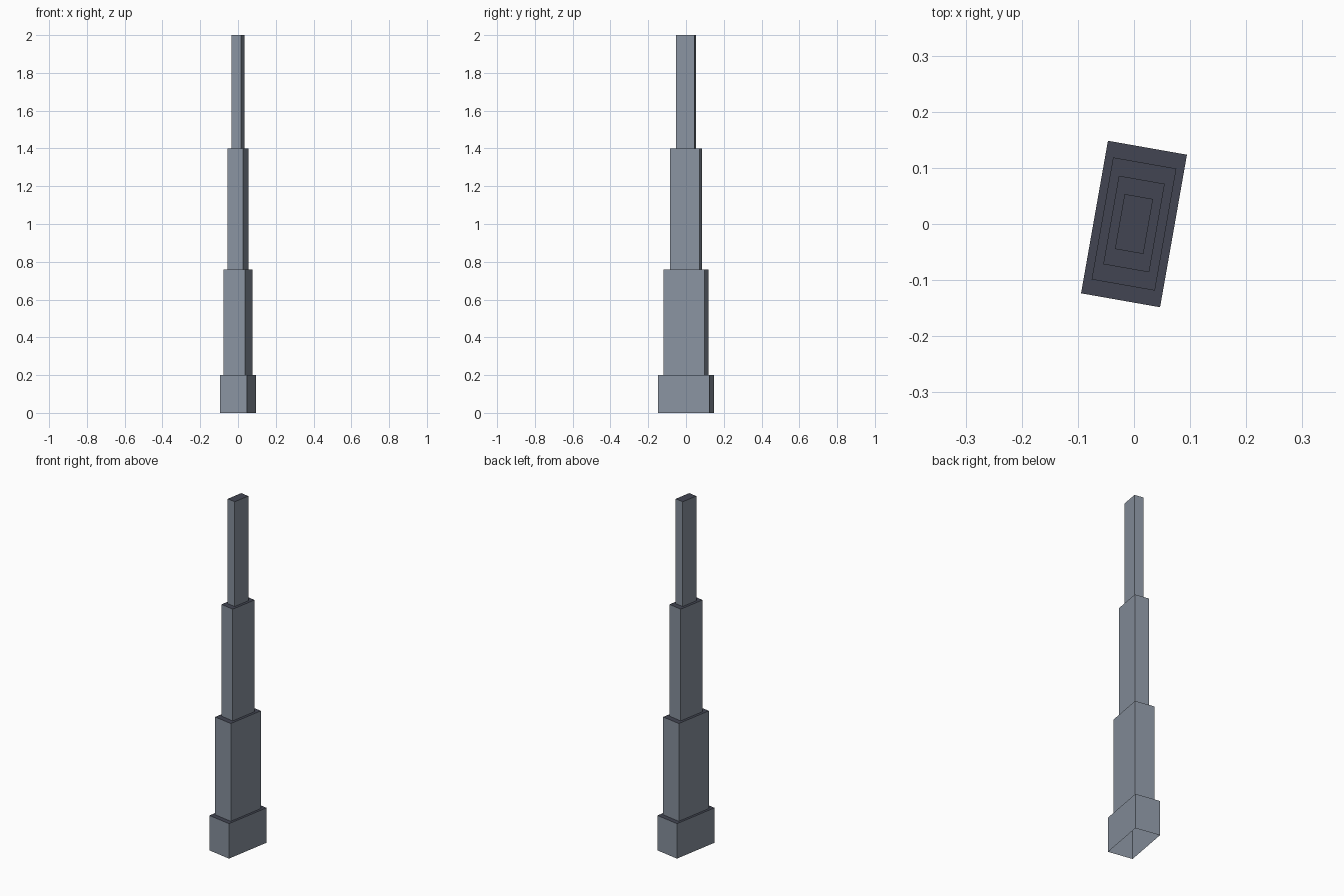
import bpy, bmesh
from math import radians
from mathutils import Matrix

cube = bpy.data.objects.get("Cube")
if cube:
    bpy.data.objects.remove(cube, do_unlink=True)


def make_material(name, colour):
    mat = bpy.data.materials.new(name)
    mat.use_nodes = True
    mat.diffuse_color = colour
    mat.node_tree.nodes["Principled BSDF"].inputs["Base Color"].default_value = colour
    return mat


wall = make_material("blue_grey_wall", (0.25, 0.29, 0.35, 1))
roof = make_material("dark_slate_roof", (0.055, 0.06, 0.085, 1))

WIDTH, DEPTH = 0.143, 0.276
TURN = Matrix.Rotation(radians(-10), 4, "Z")


def add_tier(name, scale, bottom, top):
    """One open-bottomed block with walls and a dark flat roof."""
    bm = bmesh.new()
    size = Matrix.Diagonal((WIDTH * scale, DEPTH * scale, top - bottom, 1))
    place = Matrix.Translation((0, 0, (bottom + top) / 2))
    bmesh.ops.create_cube(bm, size=1, matrix=place @ TURN @ size)
    bm.normal_update()
    underside = [f for f in bm.faces if f.normal.z < -0.5]
    bmesh.ops.delete(bm, geom=underside, context="FACES_ONLY")
    for face in bm.faces:
        face.material_index = 1 if face.normal.z > 0.5 else 0
    mesh = bpy.data.meshes.new(name)
    bm.to_mesh(mesh)
    bm.free()
    mesh.materials.append(wall)
    mesh.materials.append(roof)
    bpy.context.collection.objects.link(bpy.data.objects.new(name, mesh))


# Stepped tower, widest block at the ground
add_tier("tower_base", 1.0, 0, 0.2)
add_tier("lower_tier", 0.8, 0.2, 0.76)
add_tier("middle_tier", 0.58, 0.76, 1.4)
add_tier("spire_tier", 0.36, 1.4, 2.0)
